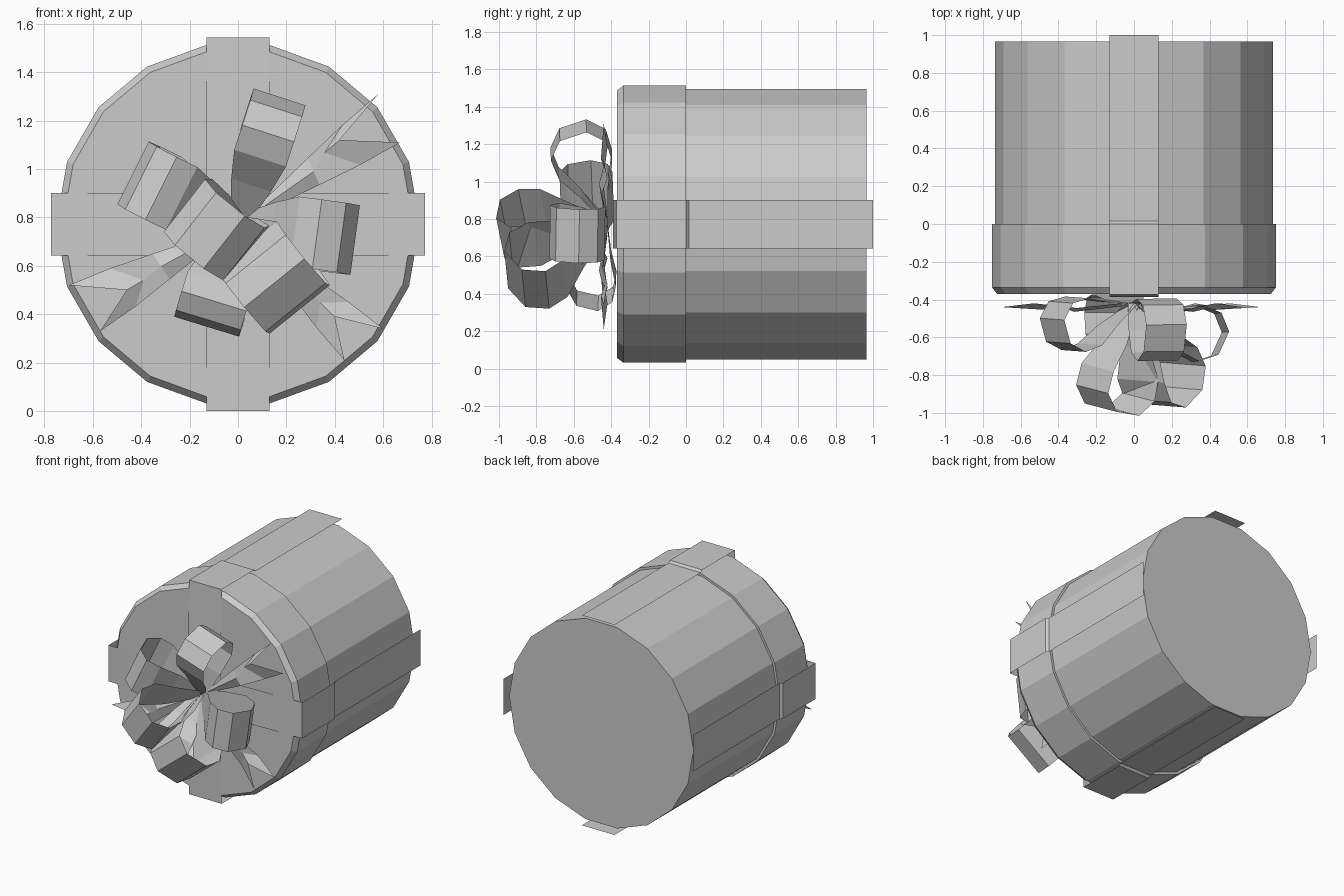
import bpy, bmesh, math
from mathutils import Vector

cube = bpy.data.objects.get("Cube")
if cube:
    bpy.data.objects.remove(cube)

CZ = 0.772   # height of the box axis

grey = bpy.data.materials.new("plain grey")
grey.use_nodes = True
COLOUR = (0.6, 0.6, 0.6, 1)
grey.diffuse_color = COLOUR
grey.node_tree.nodes["Principled BSDF"].inputs["Base Color"].default_value = COLOUR


def finish(name, bm):
    mesh = bpy.data.meshes.new(name)
    bmesh.ops.recalc_face_normals(bm, faces=bm.faces)
    bm.to_mesh(mesh)
    bm.free()
    mesh.materials.append(grey)
    obj = bpy.data.objects.new(name, mesh)
    bpy.context.collection.objects.link(obj)
    return obj


def drum(name, profile, sides=18):
    """Closed solid turned about the y axis from (radius, y) pairs."""
    bm = bmesh.new()
    rings = []
    for r, y in profile:
        angles = [math.tau * i / sides for i in range(sides)]
        rings.append([bm.verts.new((r * math.cos(a), y, CZ + r * math.sin(a))) for a in angles])
    for a, b in zip(rings, rings[1:]):
        for i in range(sides):
            j = (i + 1) % sides
            bm.faces.new((a[i], a[j], b[j], b[i]))
    bm.faces.new(rings[0])
    bm.faces.new(rings[-1])
    return finish(name, bm)


def sheet(name, rows):
    """Open sheet through rows of points."""
    bm = bmesh.new()
    grid = [[bm.verts.new(p) for p in row] for row in rows]
    for a, b in zip(grid, grid[1:]):
        for i in range(len(a) - 1):
            bm.faces.new((a[i], a[i + 1], b[i + 1], b[i]))
    return finish(name, bm)


# Box and lid
drum("box_body", [(0.735, -0.02), (0.735, 0.965)])
drum("box_lid", [(0.725, -0.37), (0.752, -0.335), (0.752, 0)])

# Crossed wrapping ribbons, running over the lid and down the sides
half = [(0.757, 1), (0.757, 0.015), (0.772, 0), (0.772, -0.372), (0.13, -0.39)]
path = half + [(-r, y) for r, y in reversed(half)]
W = 0.13
sheet("ribbon_across", [[(r, y, CZ - W), (r, y, CZ + W)] for r, y in path])
sheet("ribbon_upright", [[(-W, y + 0.003 * (y < -0.38), CZ + r), (W, y + 0.003 * (y < -0.38), CZ + r)]
                         for r, y in path])

# Bow loops: teardrop outline (along, across) swept to a flat band
KNOT = Vector((0, -0.42, 0.77))
side = [(0, 0), (0.36, 0.13), (0.62, 0.26), (0.82, 0.27), (0.97, 0.13)]
TEAR = side + [(a, -c) for a, c in reversed(side)]


def bow_loop(name, tip, across, width):
    axis = Vector(tip) - KNOT
    w = Vector(across)
    w = (w - axis * (w.dot(axis) / axis.length_squared)).normalized()
    n = axis.cross(w)
    rows = []
    for a, c in TEAR:
        p = KNOT + axis * a + n * c
        h = w * width / 2 * min(1, 0.3 + 1.3 * a)
        rows.append([p - h, p + h])
    sheet(name, rows)


bow_loop("bow_loop_top", (0.17, -0.61, 1.29), (0.22, 0, -0.065), 0.225)
bow_loop("bow_loop_left", (0.47, -0.64, 0.71), (0.05, 0, 0.29), 0.29)
bow_loop("bow_loop_bottom", (-0.13, -0.53, 0.35), (0.28, 0, -0.07), 0.28)
bow_loop("bow_loop_lower_left", (0.2, -0.93, 0.47), (0.25, 0, 0.22), 0.32)
bow_loop("bow_loop_front", (-0.12, -1.0, 0.745), (0.18, 0, 0.22), 0.28)
bow_loop("bow_loop_right", (-0.43, -0.57, 0.98), (0.16, 0, 0.25), 0.29)


# Bow tails: creased strips with a notched end
def bow_tail(name, tip_a, notch, tip_b):
    start = Vector((0, 0.77))
    a, m, b = Vector(tip_a), Vector(notch), Vector(tip_b)
    rows = []
    for t, y in ((0.1, -0.42), (0.5, -0.45), (0.75, -0.42), (1, -0.44)):
        ends = [start.lerp(a, t), start.lerp(b, t)]
        mid = (ends[0] + ends[1]) / 2 if t < 1 else m
        if 0.2 < t < 1:
            ends = [mid + (e - mid) * 1.1 for e in ends]
        rows.append([(ends[0].x, y, ends[0].y), (mid.x, y - 0.015, mid.y), (ends[1].x, y, ends[1].y)])
    # keep the crease behind the notch
    if (Vector((rows[2][1][0], rows[2][1][2])) - start).length > (m - start).length * 0.9:
        q = start.lerp(m, 0.85)
        rows[2][1] = (q.x, rows[2][1][1], q.y)
    sheet(name, rows)


bow_tail("bow_tail_upper_left", (0.58, 1.31), (0.42, 1.12), (0.67, 1.11))
bow_tail("bow_tail_lower_left", (0.6, 0.34), (0.4, 0.39), (0.44, 0.21))
bow_tail("bow_tail_lower_right", (-0.7, 0.52), (-0.46, 0.5), (-0.57, 0.33))
